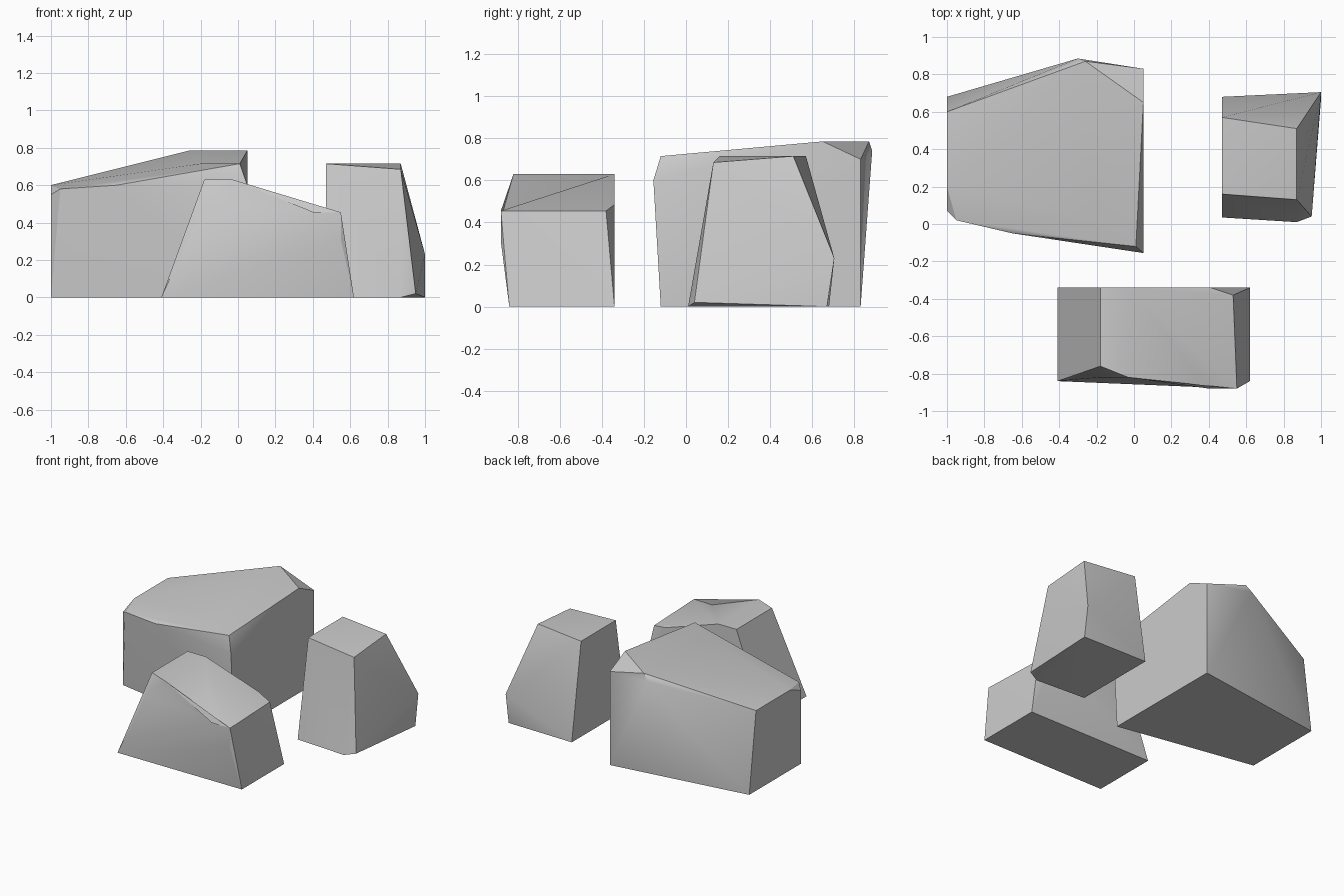
import bpy
import bmesh
import math
from mathutils import Vector

cube = bpy.data.objects.get("Cube")
if cube:
    bpy.data.objects.remove(cube, do_unlink=True)

# Single stone colour
GREY = (0.6, 0.6, 0.6, 1.0)
stone = bpy.data.materials.new("stone_grey")
stone.use_nodes = True
stone.diffuse_color = GREY
stone.node_tree.nodes["Principled BSDF"].inputs["Base Color"].default_value = GREY


def notch_edge(bm, start, end, target):
    """Split the edge between two corners and pull the new corner to target."""
    for edge in list(bm.edges):
        a, b = edge.verts
        ends = [(a.co - Vector(start)).length + (b.co - Vector(end)).length,
                (b.co - Vector(start)).length + (a.co - Vector(end)).length]
        if min(ends) < 0.001:
            new_vert = bmesh.utils.edge_split(edge, a, 0.5)[1]
            new_vert.co = target
            bmesh.ops.triangulate(bm, faces=new_vert.link_faces[:])
            return


def make_rock(name, corners, notch=None):
    """Wrap a chiselled boulder around its corner points."""
    bm = bmesh.new()
    for corner in corners:
        bm.verts.new(corner)
    bmesh.ops.convex_hull(bm, input=bm.verts[:])
    loose = [v for v in bm.verts if not v.link_faces]
    bmesh.ops.delete(bm, geom=loose, context='VERTS')
    if notch:
        notch_edge(bm, *notch)
    bmesh.ops.dissolve_limit(bm, angle_limit=math.radians(1),
                             verts=bm.verts[:], edges=bm.edges[:])
    bmesh.ops.recalc_face_normals(bm, faces=bm.faces[:])
    mesh = bpy.data.meshes.new(name)
    bm.to_mesh(mesh)
    bm.free()
    mesh.materials.append(stone)
    rock = bpy.data.objects.new(name, mesh)
    bpy.context.collection.objects.link(rock)
    bpy.ops.object.select_all(action='DESELECT')
    rock.select_set(True)
    bpy.context.view_layer.objects.active = rock
    bpy.ops.object.shade_smooth_by_angle(angle=math.radians(30))
    return rock


# Large boulder: four-cornered foot, overhanging back, sloping crown
make_rock("large_rock", [
    (-1, .07, 0), (.05, -.12, 0), (.05, .83, 0), (-1, .68, 0),
    (-1, .07, .55), (-.95, .02, .58), (-.65, -.05, .6), (.05, -.155, .6),
    (-1, .2, .6), (-1, .6, .6),
    (-.2, .02, .715), (.01, -.12, .715),
    (.05, .65, .785), (.05, .83, .7), (-.26, .87, .785), (-.3, .885, .74),
])

# Low boulder: wedge with a slanted left end and a top falling to the right
crest = (-.03, -.82, .63)
shoulder = (.55, -.88, .455)
make_rock("front_rock", [
    (-.41, -.34, 0), (.62, -.34, 0), (.62, -.84, 0), (-.41, -.84, 0),
    (-.18, -.34, .63), (-.18, -.76, .63), (-.18, -.82, .5),
    (-.03, -.34, .63), crest, shoulder, (.55, -.88, .31),
    (.53, -.38, .455), (.41, -.34, .485),
], notch=(crest, shoulder, (.4, -.88, .455)))

# Upright boulder: flat left side, flared right and back
make_rock("side_rock", [
    (.47, .035, 0), (.87, .01, 0), (.95, .04, .02), (1, .67, 0), (.47, .68, 0),
    (1, .705, .23),
    (.47, .16, .715), (.87, .13, .685), (.87, .51, .715), (.47, .57, .715),
])
